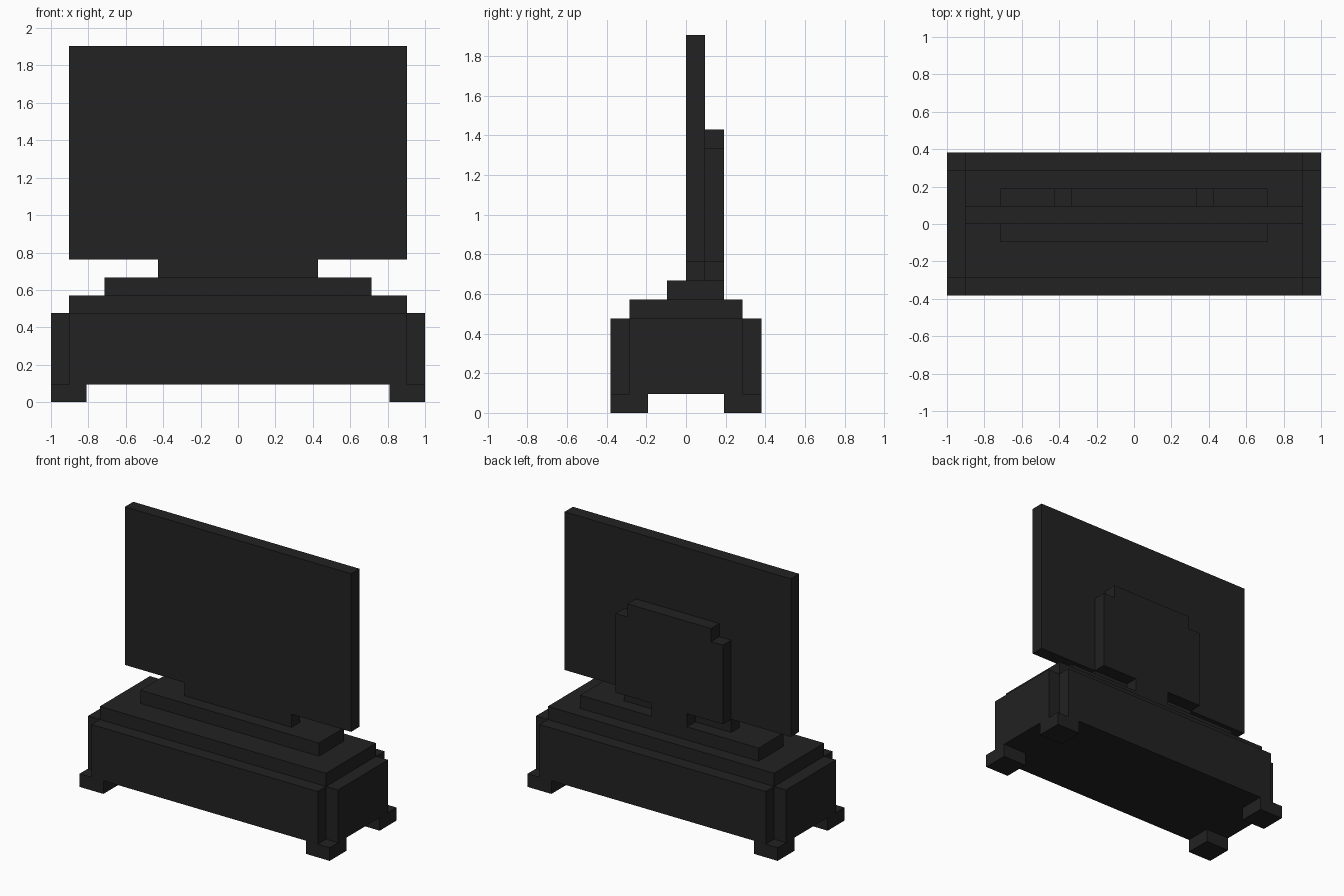
import bpy, bmesh
from mathutils import Vector

cube = bpy.data.objects.get("Cube")
if cube:
    bpy.data.objects.remove(cube, do_unlink=True)

U = 2 / 21  # one block of the blocky grid

charcoal = bpy.data.materials.new("charcoal")
charcoal.use_nodes = True
COLOUR = (0.016, 0.016, 0.016, 1)
charcoal.diffuse_color = COLOUR
charcoal.node_tree.nodes["Principled BSDF"].inputs["Base Color"].default_value = COLOUR


def prism(name, points, depth):
    """Extrude a flat outline (in grid blocks) along the depth vector."""
    bm = bmesh.new()
    face = bm.faces.new([bm.verts.new(Vector(p) * U) for p in points])
    top = bmesh.ops.extrude_face_region(bm, geom=[face])["geom"]
    verts = [v for v in top if isinstance(v, bmesh.types.BMVert)]
    bmesh.ops.translate(bm, verts=verts, vec=Vector(depth) * U)
    bmesh.ops.recalc_face_normals(bm, faces=bm.faces)
    mesh = bpy.data.meshes.new(name)
    bm.to_mesh(mesh)
    bm.free()
    mesh.materials.append(charcoal)
    obj = bpy.data.objects.new(name, mesh)
    bpy.context.collection.objects.link(obj)
    return obj


def box(name, x, y, z):
    """Box between (min, max) pairs in grid blocks."""
    outline = [(x[0], y[0], z[0]), (x[1], y[0], z[0]),
               (x[1], y[1], z[0]), (x[0], y[1], z[0])]
    return prism(name, outline, (0, 0, z[1] - z[0]))


# Cabinet with square notches in its four upright corners
quarter = [(10.5, 3), (9.5, 3), (9.5, 4)]
outline = (quarter
           + [(-x, y) for x, y in reversed(quarter)]
           + [(-x, -y) for x, y in quarter]
           + [(x, -y) for x, y in reversed(quarter)])
prism("cabinet", [(x, y, 1) for x, y in outline], (0, 0, 4))

# Four corner feet
for side, sx in (("left", 1), ("right", -1)):
    for end, sy in (("front", -1), ("back", 1)):
        box(f"{end}_{side}_foot", sorted((sx * 8.5, sx * 10.5)),
            sorted((sy * 2, sy * 4)), (0, 1))

# Stepped top
box("cabinet_top", (-9.5, 9.5), (-3, 3), (5, 6))
box("stand_base", (-7.5, 7.5), (-1, 2), (6, 7))

# Neck: wide at the front, narrow at the back
box("front_neck", (-4.5, 4.5), (0, 1), (7, 8))
box("back_neck", (-1.5, 1.5), (1, 2), (7, 8))

# Screen and its rear housing with notched upper corners
box("screen", (-9.5, 9.5), (0, 1), (8, 20))
half = [(4.5, 8), (4.5, 14), (3.5, 14), (3.5, 15)]
housing = half + [(-x, z) for x, z in reversed(half)]
prism("rear_housing", [(x, 1, z) for x, z in housing], (0, 1, 0))
